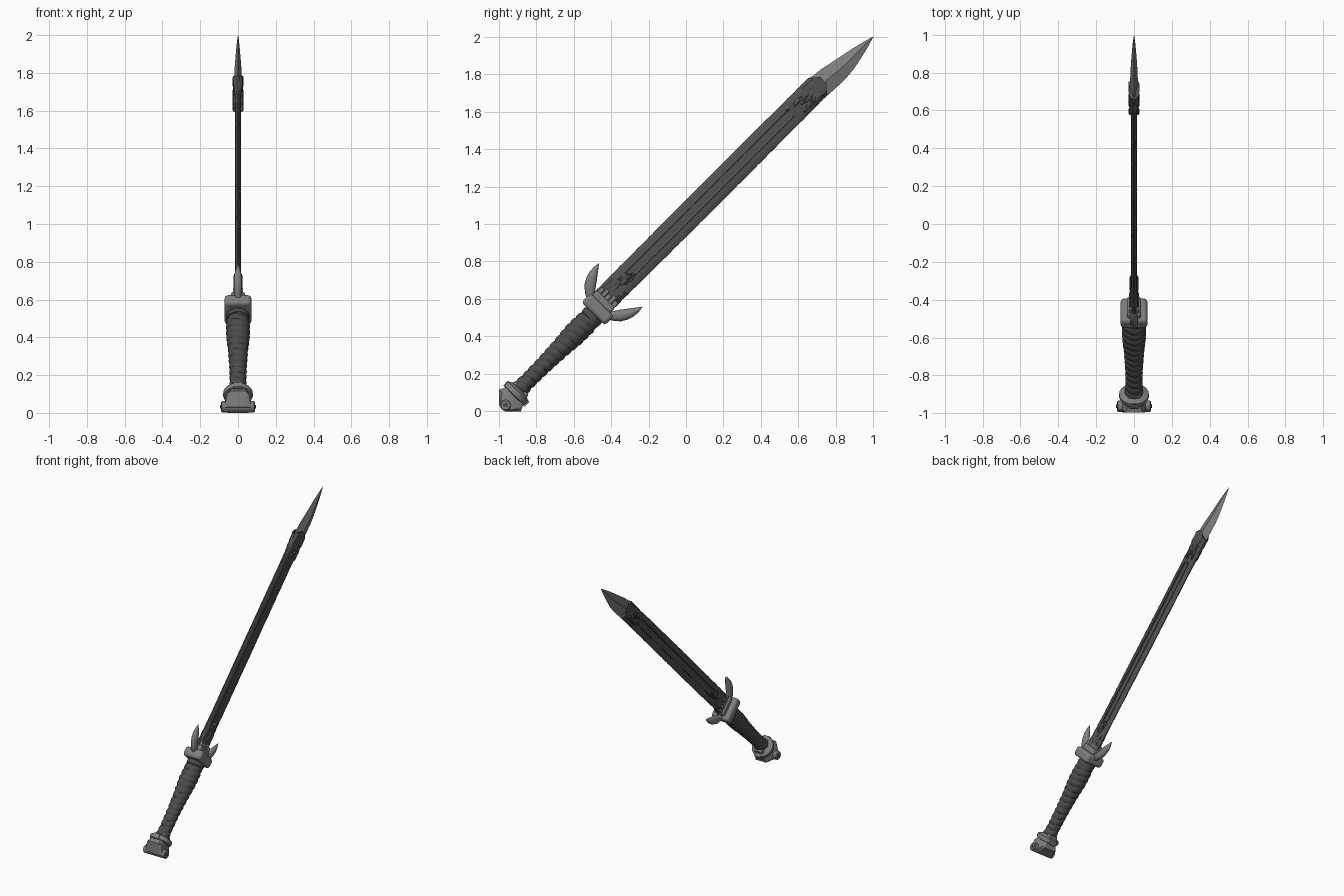
import bpy, bmesh, math, random
from mathutils import Vector

if "Cube" in bpy.data.objects:
    bpy.data.objects.remove(bpy.data.objects["Cube"])

random.seed(4)
R2 = math.sqrt(2)


def P(u, v, x):
    """Sword space (u along blade, v across blade, x thickness) to world."""
    return Vector((x, (u - v) / R2, 1 + (u + v) / R2))


def material(name, g):
    m = bpy.data.materials.new(name)
    m.diffuse_color = (g, g, g, 1)
    m.use_nodes = True
    m.node_tree.nodes["Principled BSDF"].inputs["Base Color"].default_value = m.diffuse_color
    return m


METAL = material("grey metal", 0.21)
DARK = material("dark stone", 0.085)
WRAP = material("dark leather", 0.07)


def finish(bm, name, mat, angle=35):
    bmesh.ops.recalc_face_normals(bm, faces=bm.faces)
    me = bpy.data.meshes.new(name)
    bm.to_mesh(me)
    bm.free()
    ob = bpy.data.objects.new(name, me)
    bpy.context.collection.objects.link(ob)
    me.materials.append(mat)
    bpy.context.view_layer.objects.active = ob
    ob.select_set(True)
    bpy.ops.object.shade_smooth_by_angle(angle=math.radians(angle))
    ob.select_set(False)
    return ob


def loft(name, rings, mat, angle=35):
    """Skin a list of rings of (u, v, x) points, capping both ends."""
    bm = bmesh.new()
    vs = [[bm.verts.new(P(*p)) for p in r] for r in rings]
    n = len(vs[0])
    for a, b in zip(vs, vs[1:]):
        for i in range(n):
            bm.faces.new((a[i], a[(i + 1) % n], b[(i + 1) % n], b[i]))
    bm.faces.new(vs[0])
    bm.faces.new(vs[-1])
    return finish(bm, name, mat, angle)


def lerp(table, t):
    for (a, x), (b, y) in zip(table, table[1:]):
        if t <= b:
            return x + (y - x) * max(0, (t - a) / (b - a))
    return table[-1][1]


def block(name, u0, u1, vc, hv, hx, bev, mat):
    ring = [(-1, -1), (1, -1), (1, 1), (-1, 1)]
    ob = loft(name, [[(u, vc + a * hv, b * hx) for a, b in ring] for u in (u0, u1)], mat)
    m = ob.modifiers.new("bevel", 'BEVEL')
    m.width, m.segments = bev, 3
    return ob


def lathe(name, prof, vc, mat, n=24, angle=35):
    return loft(name, [[(u, vc + r * math.cos(2 * math.pi * i / n), r * math.sin(2 * math.pi * i / n))
                        for i in range(n)] for u, r in prof], mat, angle)


# Blade: grooved, worn section that swells into rough crust at both ends
half = [(-0.067, .003), (-0.050, .012), (-0.027, .013), (-0.021, .006),
        (0.021, .006), (0.027, .013), (0.050, .012), (0.067, .003)]
swell = [(-.62, 1.7), (-.5, 1.5), (-.38, 1.0), (.8, 1.0), (.9, 1.35), (1.0, 2.0), (1.1, 2.1)]
rings = []
for k in range(91):
    t = k / 90
    u = -.62 + 1.7 * t
    s = lerp(swell, u)
    rough = .0015 if s < 1.1 else .004
    ring = []
    for side in (1, -1):
        for v, x in (half if side > 0 else half[::-1]):
            if abs(v) < .03 and (u > .82 or u < -.45):
                x = .013
            w = v * (1 + .05 * math.sin(math.pi * t)) + random.uniform(-1, 1) * rough * .6
            # chevron-shaped end over the bright tip
            uu = u - max(0, (u - .95) / .13) * abs(v) * .9
            ring.append((uu, .021 + w, side * (x * s + random.uniform(-1, 1) * rough * .5)))
    rings.append(ring)
loft("blade", rings, DARK, 30)

# Raised rims along the groove, both faces
for side in (1, -1):
    for e in (1, -1):
        q = [(-.003, .010), (.003, .010), (.003, .0155), (-.003, .0155)]
        loft("groove_rim", [[(u, .021 + e * .027 + a, side * x) for a, x in q]
                            for u in (-.45, .8)] +
             [[(.835, .021 + e * .008 + a, side * x) for a, x in q]], DARK)

# Crust flakes at the blade ends
for lo, hi, depth in ((-.58, -.4, .017), (.86, 1.03, .022)):
    for k in range(12):
        u, v = random.uniform(lo, hi), random.uniform(-.045, .045)
        L, W = random.uniform(.02, .045), random.uniform(.007, .014)
        for side in (1, -1):
            loft("crust_flake", [[(u + L * math.cos(a) * f, .021 + v + W * math.sin(a) * f + .15 * L * math.cos(a),
                                   side * x) for a in (i * math.pi / 4 for i in range(8))]
                                 for f, x in ((1, .008), (.9, depth + .002), (.5, depth + .006))], DARK, 30)

# Bright diamond-section tip
tip = [(.95, .060, .020, .020), (1.03, .066, .016, .021), (1.1, .063, .010, .020), (1.16, .057, .003, .018),
       (1.22, .048, .0, .015), (1.29, .034, 0, .011), (1.36, .017, 0, .006), (1.414, .0008, 0, .0006)]
loft("blade_tip", [[(u, c - w, 0), (u, c, x), (u, c + w, 0), (u, c, -x)] for u, w, c, x in tip], METAL, 12)

# Guard
block("guard_block", -.69, -.62, .012, .088, .071, .02, METAL)
block("guard_ridge", -.63, -.585, .018, .068, .036, .012, METAL)
for i in range(5):
    v = .018 + (i - 2) * .026
    block("guard_tooth", -.60, -.555 + .012 * (i % 2), v, .011, .027, .005, METAL)

# Two curved horns
path = [(-.655, .045, .016), (-.625, .085, .025), (-.595, .113, .031), (-.565, .132, .029),
        (-.535, .147, .023), (-.505, .157, .013), (-.478, .164, .0015)]
for s in (1, -1):
    rings = []
    for i, (u, v, w) in enumerate(path):
        a, b = path[max(0, i - 1)], path[min(len(path) - 1, i + 1)]
        d = Vector((b[0] - a[0], b[1] - a[1])).normalized()
        rings.append([(u - d.y * w * math.cos(t), .016 + s * (v + d.x * w * math.cos(t)),
                       min(.022, w * .8) * math.sin(t)) for t in (k * math.pi / 6 for k in range(12))])
    loft("guard_horn", rings, METAL, 50)

# Wrapped grip with slanted ridges
prof = [(-1.28, .048), (-1.2, .041), (-1.08, .043), (-.95, .050), (-.84, .060), (-.76, .060), (-.68, .050)]
rings = []
for k in range(121):
    u = -1.28 + .6 * k / 120
    ring = []
    for i in range(28):
        a = 2 * math.pi * i / 28
        ph = ((u + .014 * math.cos(a) + .004 * math.sin(3 * a)) / .042) % 1
        r = lerp(prof, u) - .004 + .008 * math.sqrt(math.sin(math.pi * ph))
        ring.append((u, .005 + r * math.cos(a), r * math.sin(a)))
    rings.append(ring)
loft("grip", rings, WRAP, 50)
lathe("grip_collar", [(-.725, .05), (-.72, .06), (-.70, .062), (-.685, .055)], .005, WRAP)

# Pommel: round collar, flared wedge and cross pin
lathe("pommel_collar", [(-1.30, .055), (-1.295, .075), (-1.28, .080), (-1.268, .078), (-1.255, .058), (-1.25, .045)],
      .002, METAL)
wedge = [(-1.24, .048, .036), (-1.29, .062, .046), (-1.33, .082, .058), (-1.375, .038, .068), (-1.39, .022, .068)]
loft("pommel_wedge", [[(u, -.002 + a * v, b * x) for a, b in
                       ((-1, -.75), (-1, .75), (-.75, 1), (.75, 1), (1, .75), (1, -.75), (.75, -1), (-.75, -1))]
                      for u, v, x in wedge], METAL)
for s in (1, -1):
    block("pommel_spur", -1.30, -1.262, s * .072, .009, .025, .004, METAL)
pin = [(-.09, .024), (-.085, .030), (.085, .030), (.09, .024)]
loft("pommel_pin", [[(-1.365 + r * math.cos(t), -.003 + r * math.sin(t), x)
                     for t in (k * math.pi / 10 for k in range(20))] for x, r in pin], METAL)
for s in (1, -1):
    loft("pin_boss", [[(-1.365 + r * math.cos(t), -.003 + r * math.sin(t), s * x)
                       for t in (k * math.pi / 8 for k in range(16))] for x, r in ((.08, .012), (.094, .010))], DARK)
